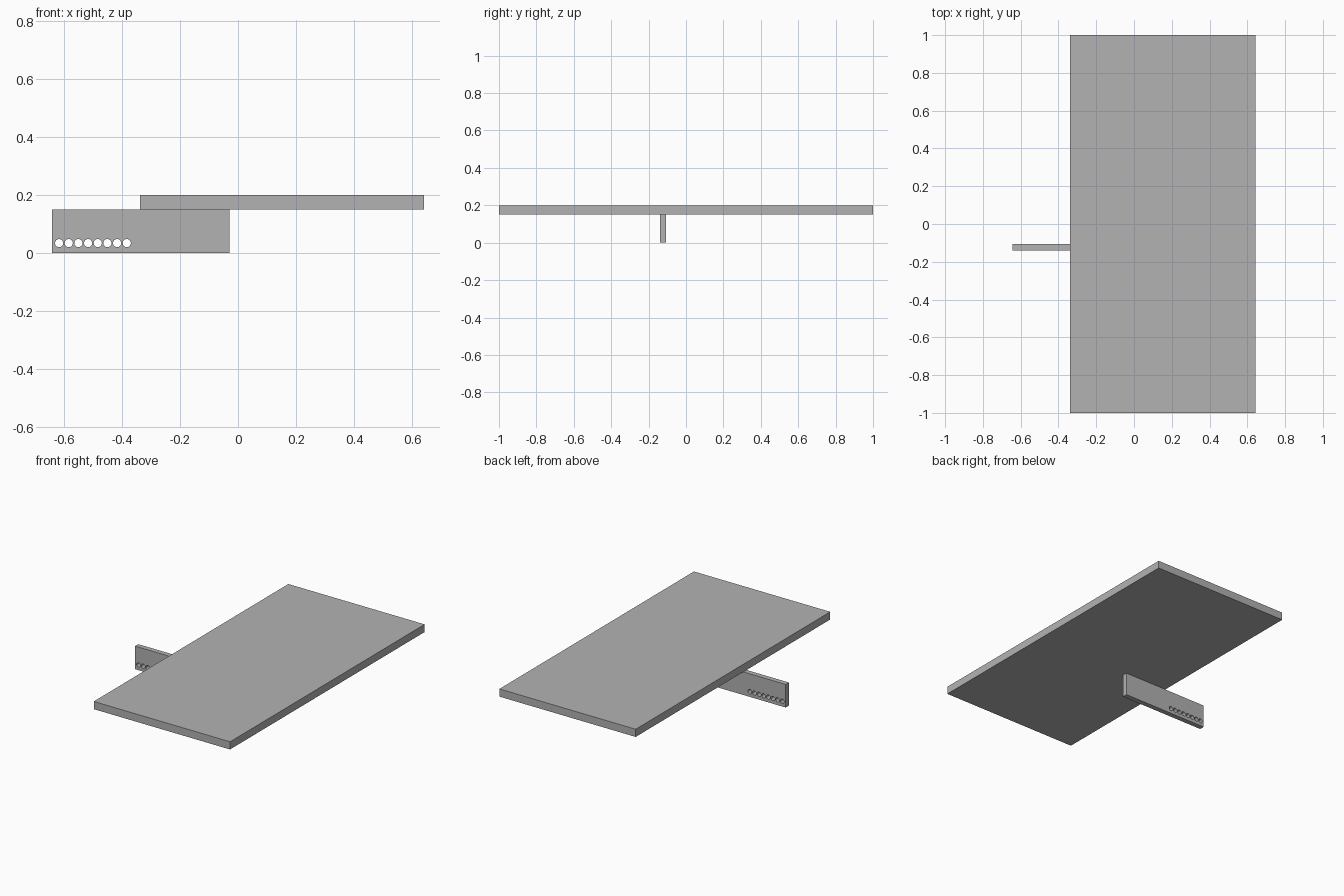
import bpy
from math import pi

cube = bpy.data.objects.get("Cube")
if cube:
    bpy.data.objects.remove(cube, do_unlink=True)

# One plain grey for every part
grey = bpy.data.materials.new("plain grey")
grey.use_nodes = True
grey.diffuse_color = (0.448, 0.448, 0.448, 1)
grey.node_tree.nodes["Principled BSDF"].inputs["Base Color"].default_value = grey.diffuse_color


def box(name, low, high):
    """Box between two opposite corners."""
    centre = [(a + b) / 2 for a, b in zip(low, high)]
    bpy.ops.mesh.primitive_cube_add(size=1, location=centre)
    obj = bpy.context.object
    obj.name = name
    obj.scale = [b - a for a, b in zip(low, high)]
    bpy.ops.object.transform_apply(location=False, rotation=False, scale=True)
    obj.data.materials.append(grey)
    return obj


# Flat top panel and the upright bar beneath it
box("top_panel", (-0.338, -1, 0.15), (0.643, 1, 0.2))
bar = box("support_bar", (-0.643, -0.14, 0), (-0.03, -0.107, 0.15))

# Row of round holes through the outer end of the bar
hole_count, first_x, pitch = 8, -0.618, 0.0334
for i in range(hole_count):
    bpy.ops.mesh.primitive_cylinder_add(
        vertices=32, radius=0.014, depth=0.1,
        location=(first_x + i * pitch, -0.124, 0.034), rotation=(pi / 2, 0, 0))
    cutter = bpy.context.object
    cutter.name = f"hole_cutter_{i + 1}"
    cutter.data.materials.append(grey)
    cutter.hide_render = True
    cutter.hide_set(True)
    cut = bar.modifiers.new(f"hole_{i + 1}", "BOOLEAN")
    cut.operation = "DIFFERENCE"
    cut.solver = "EXACT"
    cut.object = cutter

# Smooth hole walls, crisp box edges
bpy.ops.object.select_all(action="DESELECT")
bar.select_set(True)
bpy.context.view_layer.objects.active = bar
for modifier in list(bar.modifiers):
    bpy.ops.object.modifier_apply(modifier=modifier.name)
bpy.ops.object.shade_smooth_by_angle(angle=pi / 6)
for obj in list(bpy.data.objects):
    if obj.name.startswith("hole_cutter"):
        bpy.data.objects.remove(obj, do_unlink=True)
